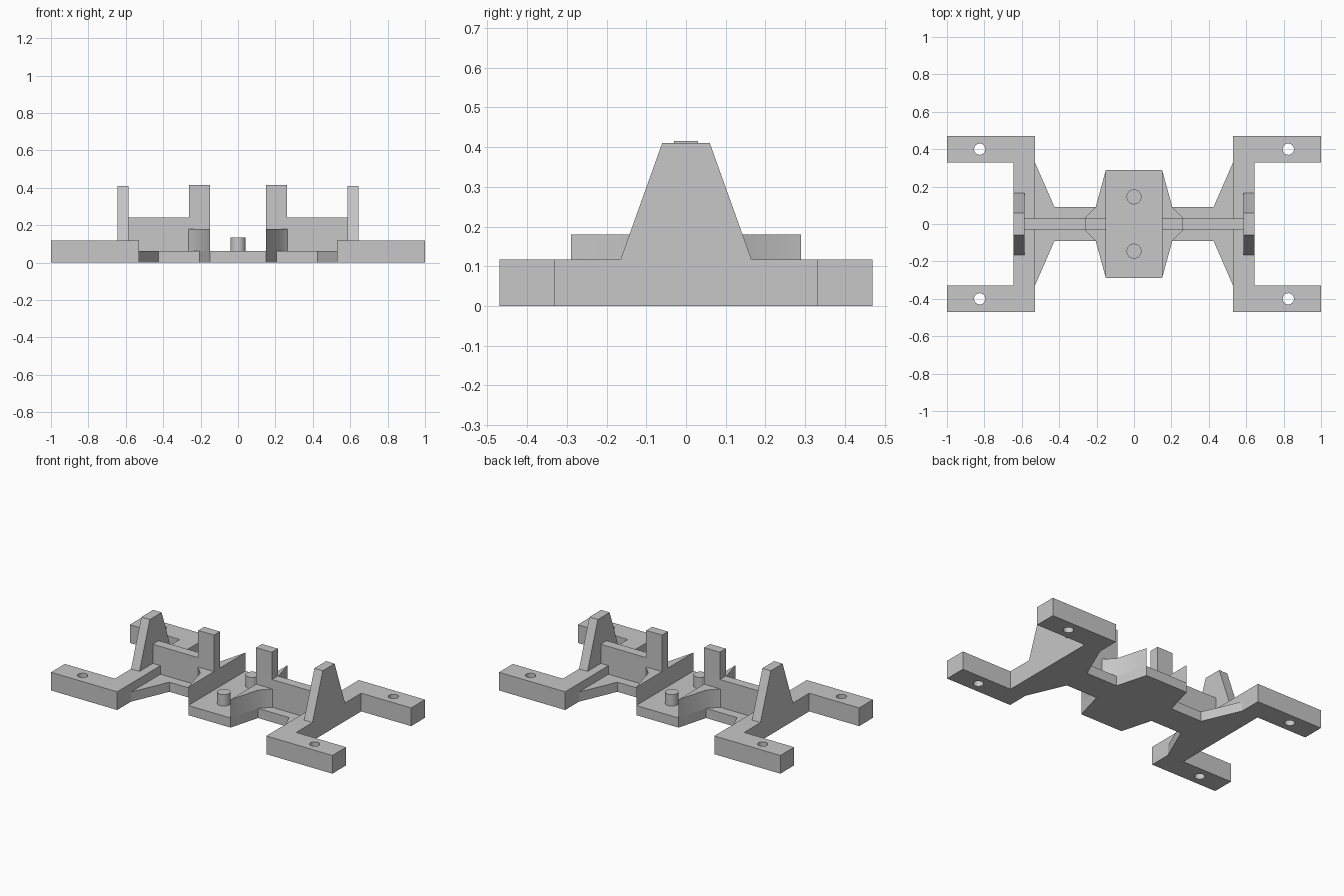
import bpy, bmesh, math
from mathutils import Vector

cube = bpy.data.objects.get("Cube")
if cube:
    bpy.data.objects.remove(cube, do_unlink=True)

grey = bpy.data.materials.new("plain grey")
grey.use_nodes = True
colour = (0.57, 0.57, 0.57, 1)
grey.diffuse_color = colour
grey.node_tree.nodes["Principled BSDF"].inputs["Base Color"].default_value = colour


def finish(name, bm):
    bmesh.ops.recalc_face_normals(bm, faces=bm.faces)
    mesh = bpy.data.meshes.new(name)
    bm.to_mesh(mesh)
    bm.free()
    mesh.materials.append(grey)
    obj = bpy.data.objects.new(name, mesh)
    bpy.context.collection.objects.link(obj)
    return obj


def prism(name, points, direction):
    """Extrude a closed outline of 3D points along a direction."""
    bm = bmesh.new()
    face = bm.faces.new([bm.verts.new(p) for p in points])
    result = bmesh.ops.extrude_face_region(bm, geom=[face], use_keep_orig=True)
    verts = [v for v in result["geom"] if isinstance(v, bmesh.types.BMVert)]
    bmesh.ops.translate(bm, verts=verts, vec=Vector(direction))
    return finish(name, bm)


def plate(name, outline, z0, z1, side=1):
    return prism(name, [(side * x, y, z0) for x, y in outline], (0, 0, z1 - z0))


def box(name, x0, x1, half_y, z0, z1, side):
    outline = [(x0, -half_y), (x1, -half_y), (x1, half_y), (x0, half_y)]
    return plate(name, outline, z0, z1, side)


def mirror_y(half):
    return half + [(x, -y) for x, y in reversed(half)]


def cylinder(name, x, y, radius, z0, z1):
    bm = bmesh.new()
    bmesh.ops.create_cone(bm, cap_ends=True, segments=32, radius1=radius,
                          radius2=radius, depth=z1 - z0)
    bmesh.ops.translate(bm, verts=bm.verts, vec=(x, y, (z0 + z1) / 2))
    return finish(name, bm)


def smooth(obj, degrees):
    bpy.ops.object.select_all(action='DESELECT')
    obj.select_set(True)
    bpy.context.view_layer.objects.active = obj
    bpy.ops.object.shade_smooth_by_angle(angle=math.radians(degrees))


def drill(obj, cutter):
    bpy.context.view_layer.objects.active = obj
    mod = obj.modifiers.new("hole", 'BOOLEAN')
    mod.operation = 'DIFFERENCE'
    mod.solver = 'EXACT'
    mod.object = cutter
    bpy.ops.object.modifier_apply(modifier=mod.name)
    bpy.data.objects.remove(cutter, do_unlink=True)


# Thin base plate with a wide middle and flared ends
right = [(0.15, 0.29), (0.205, 0.09), (0.425, 0.09), (0.53, 0.33)]
half = [(-x, y) for x, y in reversed(right)] + right
plate("base_plate", mirror_y(half), 0, 0.062)

# Two pegs on the middle of the base
for label, y in (("front", -0.145), ("back", 0.145)):
    smooth(cylinder(label + "_peg", 0, y, 0.04, 0.06, 0.135), 35)

for label, side in (("left", 1), ("right", -1)):
    # Bracket-shaped end frame with a screw hole in each arm
    arm = [(0.53, 0.47), (1, 0.47), (1, 0.33), (0.645, 0.33)]
    frame = plate(label + "_end_frame", mirror_y(arm), 0, 0.117, side)
    for y in (-0.4, 0.4):
        drill(frame, cylinder("hole_cutter", side * 0.825, y, 0.03, -0.1, 0.3))
    smooth(frame, 35)

    # Tapered upright standing on the frame
    profile = [(-0.165, 0.117), (0.165, 0.117), (0.06, 0.41), (-0.06, 0.41)]
    prism(label + "_upright", [(side * 0.585, y, z) for y, z in profile],
          (side * 0.06, 0, 0))

    # Wall beside the middle, with its post and the rib to the upright
    wall = [(0.15, 0.29), (0.205, 0.09), (0.265, 0.03)]
    smooth(plate(label + "_wall", mirror_y(wall), 0.06, 0.18, side), 35)
    box(label + "_post", 0.15, 0.262, 0.03, 0.18, 0.415, side)
    box(label + "_rib", 0.26, 0.586, 0.03, 0.06, 0.24, side)
